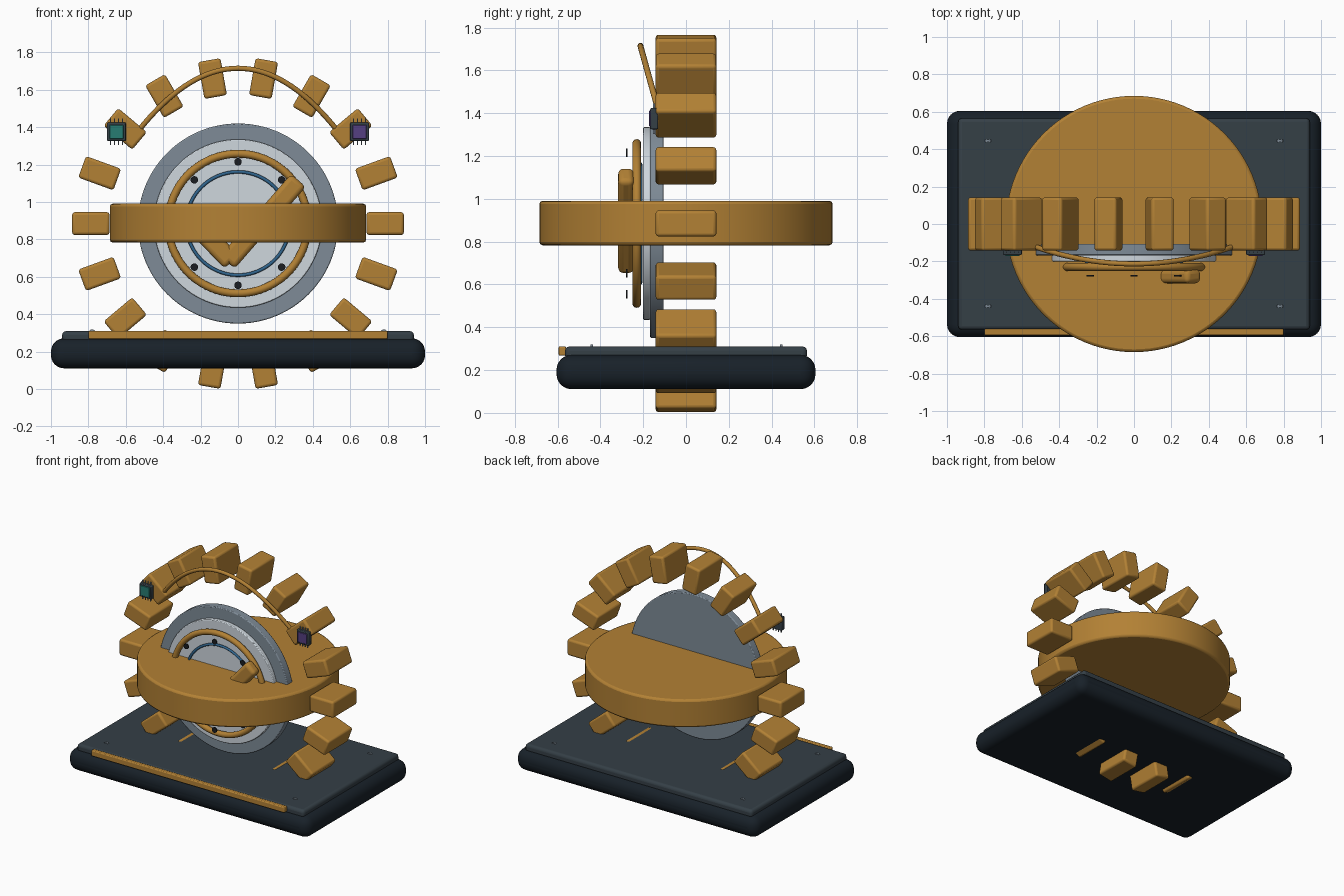
import bpy, math
from mathutils import Matrix

if "Cube" in bpy.data.objects:
    bpy.data.objects.remove(bpy.data.objects["Cube"])

CZ = 0.885  # height of the gear centre


def mat(name, rgb):
    m = bpy.data.materials.new(name)
    m.diffuse_color = (*rgb, 1)
    m.use_nodes = True
    m.node_tree.nodes["Principled BSDF"].inputs["Base Color"].default_value = m.diffuse_color
    return m


GOLD = mat("gold", (0.45, 0.22, 0.035))
DARK = mat("dark_base", (0.009, 0.015, 0.022))
SLATE = mat("slate", (0.035, 0.05, 0.062))
STEEL = mat("steel", (0.21, 0.26, 0.31))
LIGHT = mat("light_steel", (0.62, 0.68, 0.73))
BLUE = mat("blue", (0.03, 0.13, 0.27))
TEAL = mat("teal", (0.02, 0.2, 0.17))
PURPLE = mat("purple", (0.09, 0.05, 0.22))
BLACK = mat("black", (0.01, 0.012, 0.015))


def finish(name, material, bevel=0, seg=3):
    o = bpy.context.object
    o.name = name
    o.data.materials.append(material)
    bpy.ops.object.transform_apply(location=False, rotation=False, scale=True)
    bpy.ops.object.shade_smooth_by_angle(angle=math.radians(35))
    if bevel:
        b = o.modifiers.new("bevel", 'BEVEL')
        b.width, b.segments, b.limit_method = bevel, seg, 'ANGLE'
    return o


def box(name, loc, size, material, bevel=0, seg=3, tilt=0):
    # tilt turns the box in the front (xz) plane, counter-clockwise seen from the front
    bpy.ops.mesh.primitive_cube_add(size=1, location=loc, rotation=(0, -tilt, 0))
    bpy.context.object.scale = size
    return finish(name, material, bevel, seg)


def disc(name, loc, r, depth, material, bevel=0, facing=True, sides=96):
    bpy.ops.mesh.primitive_cylinder_add(vertices=sides, radius=r, depth=depth, location=loc,
                                        rotation=(math.pi / 2 if facing else 0, 0, 0))
    return finish(name, material, bevel, 2)


def ring(name, y, r, minor, material):
    bpy.ops.mesh.primitive_torus_add(major_radius=r, minor_radius=minor, major_segments=96,
                                     minor_segments=14, location=(0, y, CZ),
                                     rotation=(math.pi / 2, 0, 0))
    return finish(name, material)


# Base
box("base", (0, 0, 0.191), (2, 1.21, 0.16), DARK, 0.07, 6)
box("base_top_plate", (0, 0, 0.28), (1.88, 1.13, 0.06), SLATE, 0.02)
box("front_trim", (0, -0.578, 0.289), (1.6, 0.034, 0.042), GOLD, 0.006)
for x in (-0.78, 0.78):
    for y in (-0.44, 0.445):
        disc("base_screw", (x, y, 0.301), 0.018, 0.012, STEEL, sides=20)

# Gear body and its teeth
disc("gear_body", (0, 0, CZ + 0.002), 0.685, 0.208, GOLD, 0.015, facing=False)
for i in range(18):
    a = math.radians(20 * i)
    box("gear_tooth", (0.787 * math.cos(a), 0, CZ + 0.787 * math.sin(a)),
        (0.2, 0.284, 0.122), GOLD, 0.015, 3, a)

# Dial
disc("dial_back", (0, -0.137, CZ), 0.535, 0.062, STEEL, 0.006)
disc("dial_face", (0, -0.183, CZ), 0.45, 0.034, LIGHT, 0.005)
ring("outer_ring", -0.23, 0.373, 0.021, GOLD)
ring("inner_ring", -0.213, 0.276, 0.009, BLUE)
for i in range(8):
    a = math.radians(45 * i)
    disc("dial_stud", (0.33 * math.cos(a), -0.277, CZ + 0.33 * math.sin(a)),
         0.02, 0.008, BLACK, sides=24)

# Check mark
box("check_long", (0.133, -0.28, 0.897), (0.58, 0.074, 0.105), GOLD, 0.025, 4, math.radians(49))
box("check_short", (-0.135, -0.28, 0.785), (0.29, 0.074, 0.105), GOLD, 0.025, 4, math.radians(-46))

# Arched wire
cu = bpy.data.curves.new("arched_wire", 'CURVE')
cu.dimensions, cu.bevel_depth, cu.bevel_resolution, cu.use_fill_caps = '3D', 0.014, 3, True
sp = cu.splines.new('POLY')
N = 40
sp.points.add(N)
for i, p in enumerate(sp.points):
    t = 2 * i / N - 1
    p.co = (0.525 * t, -0.213 + 0.09 * t * t, 1.715 - 0.325 * t * t, 1)
sp.use_smooth = True
cu.materials.append(GOLD)
bpy.context.collection.objects.link(bpy.data.objects.new("arched_wire", cu))

# Chips at both wire ends
for x, colour in ((-0.65, TEAL), (0.65, PURPLE)):
    box("chip_body", (x, -0.148, 1.375), (0.1, 0.036, 0.1), SLATE, 0.005, 2)
    box("chip_face", (x, -0.166, 1.375), (0.074, 0.012, 0.074), colour, 0.003, 2)
    for k in range(4):
        for s in (-1, 1):
            box("chip_pin", (x + (k - 1.5) * 0.021, -0.15, 1.375 + s * 0.057),
                (0.006, 0.008, 0.028), STEEL)
